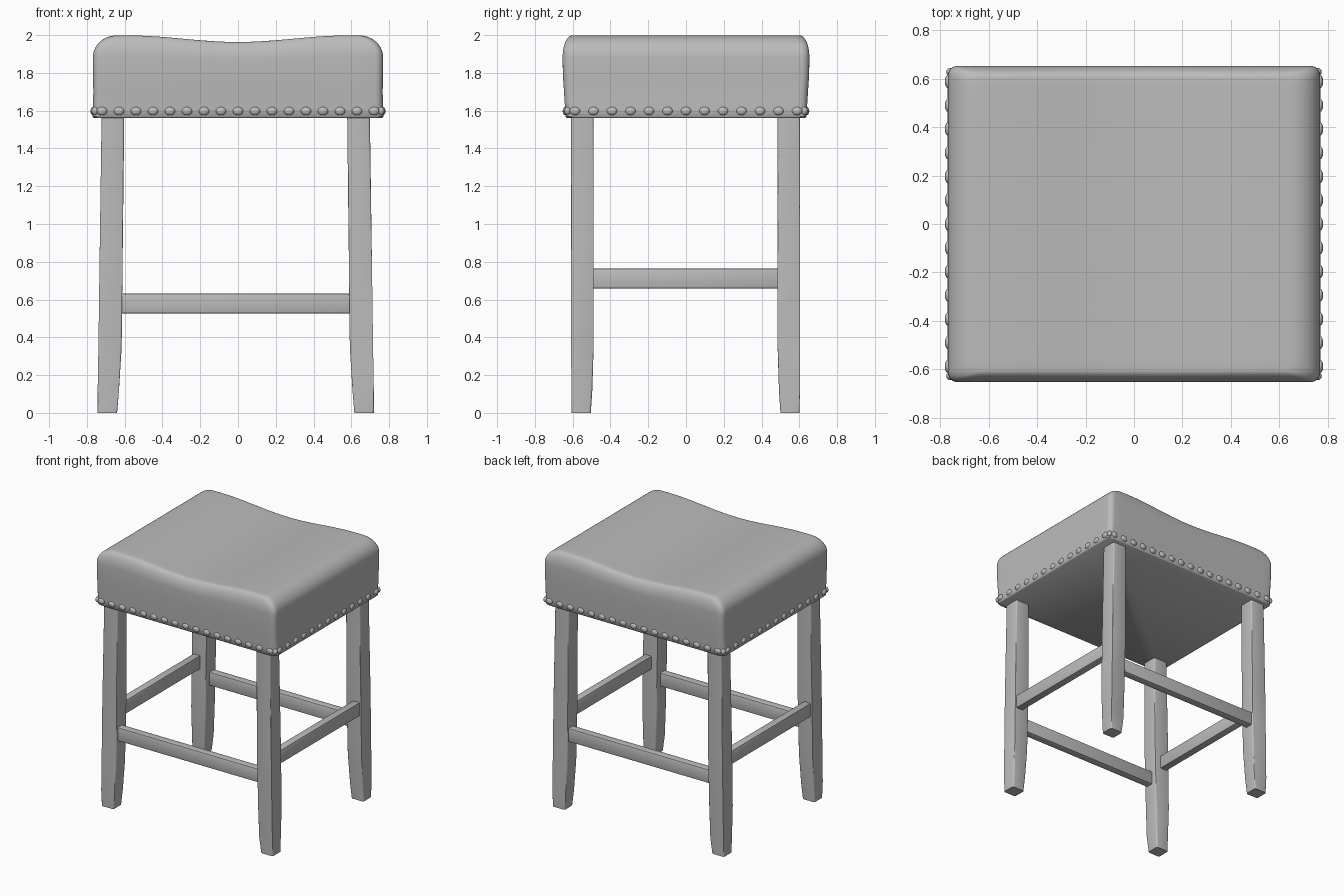
import bpy, bmesh, math

if "Cube" in bpy.data.objects:
    bpy.data.objects.remove(bpy.data.objects["Cube"])

grey = bpy.data.materials.new("warm grey")
grey.diffuse_color = (0.5, 0.5, 0.5, 1)
grey.use_nodes = True
grey.node_tree.nodes["Principled BSDF"].inputs["Base Color"].default_value = grey.diffuse_color


def finish(name, bm, angle=40):
    bmesh.ops.recalc_face_normals(bm, faces=bm.faces)
    me = bpy.data.meshes.new(name)
    bm.to_mesh(me)
    bm.free()
    ob = bpy.data.objects.new(name, me)
    bpy.context.collection.objects.link(ob)
    me.materials.append(grey)
    bpy.ops.object.select_all(action='DESELECT')
    ob.select_set(True)
    bpy.context.view_layer.objects.active = ob
    bpy.ops.object.shade_smooth_by_angle(angle=math.radians(angle))
    return ob


def loft(bm, rings):
    loops = [[bm.verts.new(p) for p in r] for r in rings]
    n = len(loops[0])
    for a, b in zip(loops, loops[1:]):
        for i in range(n):
            j = (i + 1) % n
            bm.faces.new((a[i], a[j], b[j], b[i]))
    bm.faces.new(loops[0][::-1])
    bm.faces.new(loops[-1])


def outline(hx, hy, r, side=24, arc=6):
    """Rounded rectangle with evenly divided straight sides."""
    pts = []
    corners = [(1, 1), (-1, 1), (-1, -1), (1, -1)]
    for k, (sx, sy) in enumerate(corners):
        for i in range(arc + 1):
            a = math.pi / 2 * (k + i / arc)
            pts.append((sx * (hx - r) + r * math.cos(a), sy * (hy - r) + r * math.sin(a)))
        p = pts[-1]
        nx, ny = corners[(k + 1) % 4]
        a = math.pi / 2 * (k + 1)
        q = (nx * (hx - r) + r * math.cos(a), ny * (hy - r) + r * math.sin(a))
        for i in range(1, side):
            t = i / side
            pts.append((p[0] + (q[0] - p[0]) * t, p[1] + (q[1] - p[1]) * t))
    return pts


def saddle(x, z):
    dip = 0.5 + 0.5 * math.cos(math.pi * min(abs(x) / 0.58, 1))
    return z - 0.035 * dip * max(0, (z - 1.75) / 0.25)


# Upholstered saddle seat: sides, rounded rim, dished top
levels = [(0.762, 0.630, 1.56), (0.770, 0.638, 1.568), (0.768, 0.640, 1.61),
          (0.766, 0.646, 1.70), (0.768, 0.652, 1.80)]
for i in range(11):
    a = math.pi / 2 * i / 10
    levels.append((0.768 - 0.125 * (1 - math.cos(a)), 0.653 - 0.05 * (1 - math.cos(a)),
                   1.885 + 0.113 * math.sin(a)))
rings = [[(x, y, saddle(x, z)) for x, y in outline(hx, hy, 0.04)] for hx, hy, z in levels]
for s in (0.93, 0.85, 0.75, 0.62, 0.48, 0.34, 0.2, 0.08, 0.01):
    rings.append([(x, y, saddle(x, 1.998)) for x, y in outline(0.643 * s, 0.603 * s, 0.04 * s)])
bm = bmesh.new()
loft(bm, rings)
finish("seat", bm, 50)

# Four tapered, slightly splayed legs: (z, outer x, inner x, outer y, inner y)
XC = -0.012
leg_levels = [(0.0, 0.732, 0.628, 0.603, 0.502), (0.12, 0.731, 0.618, 0.605, 0.494),
              (0.35, 0.727, 0.604, 0.606, 0.487), (0.8, 0.721, 0.599, 0.606, 0.487),
              (1.58, 0.710, 0.590, 0.606, 0.487)]
for sx, xn in ((-1, "left"), (1, "right")):
    for sy, yn in ((-1, "front"), (1, "back")):
        bm = bmesh.new()
        loft(bm, [[(XC + sx * x, sy * y - 0.002, z)
                   for x, y in ((xo, yo), (xi, yo), (xi, yi), (xo, yi))]
                  for z, xo, xi, yo, yi in leg_levels])
        edges = [e for e in bm.edges if abs(e.verts[0].co.z - e.verts[1].co.z) > 0.05]
        bmesh.ops.bevel(bm, geom=edges, offset=0.012, segments=3, profile=0.5, affect='EDGES')
        finish(yn + "_" + xn + "_leg", bm)


def bar(name, cx, cy, cz, dx, dy, dz):
    bm = bmesh.new()
    bmesh.ops.create_cube(bm, size=1)
    for v in bm.verts:
        v.co = (cx + v.co.x * dx, cy + v.co.y * dy, cz + v.co.z * dz)
    bmesh.ops.bevel(bm, geom=bm.edges[:], offset=0.008, segments=2, profile=0.5, affect='EDGES')
    finish(name, bm)


# Stretchers: low front and back, higher at the sides
for s, yn, xn in ((-1, "front", "left"), (1, "back", "right")):
    bar(yn + "_stretcher", XC, s * 0.56, 0.58, 1.26, 0.06, 0.105)
    bar(xn + "_stretcher", XC + s * 0.68, -0.003, 0.712, 0.06, 1.02, 0.105)

# Nailhead trim around the lower edge of the seat
spots = []
for s in (-1, 1):
    spots += [(-0.72 + 0.09 * i, s * 0.639, 0.028, 0.014) for i in range(17)]
    spots += [(s * 0.767, -0.588 + 0.098 * i, 0.014, 0.028) for i in range(13)]
    spots += [(s * 0.757, t * 0.627, 0.018, 0.018) for t in (-1, 1)]
bm = bmesh.new()
for x, y, rx, ry in spots:
    new = bmesh.ops.create_uvsphere(bm, u_segments=12, v_segments=8, radius=1)["verts"]
    for v in new:
        v.co = (x + v.co.x * rx, y + v.co.y * ry, 1.598 + v.co.z * 0.022)
finish("nailheads", bm, 60)
